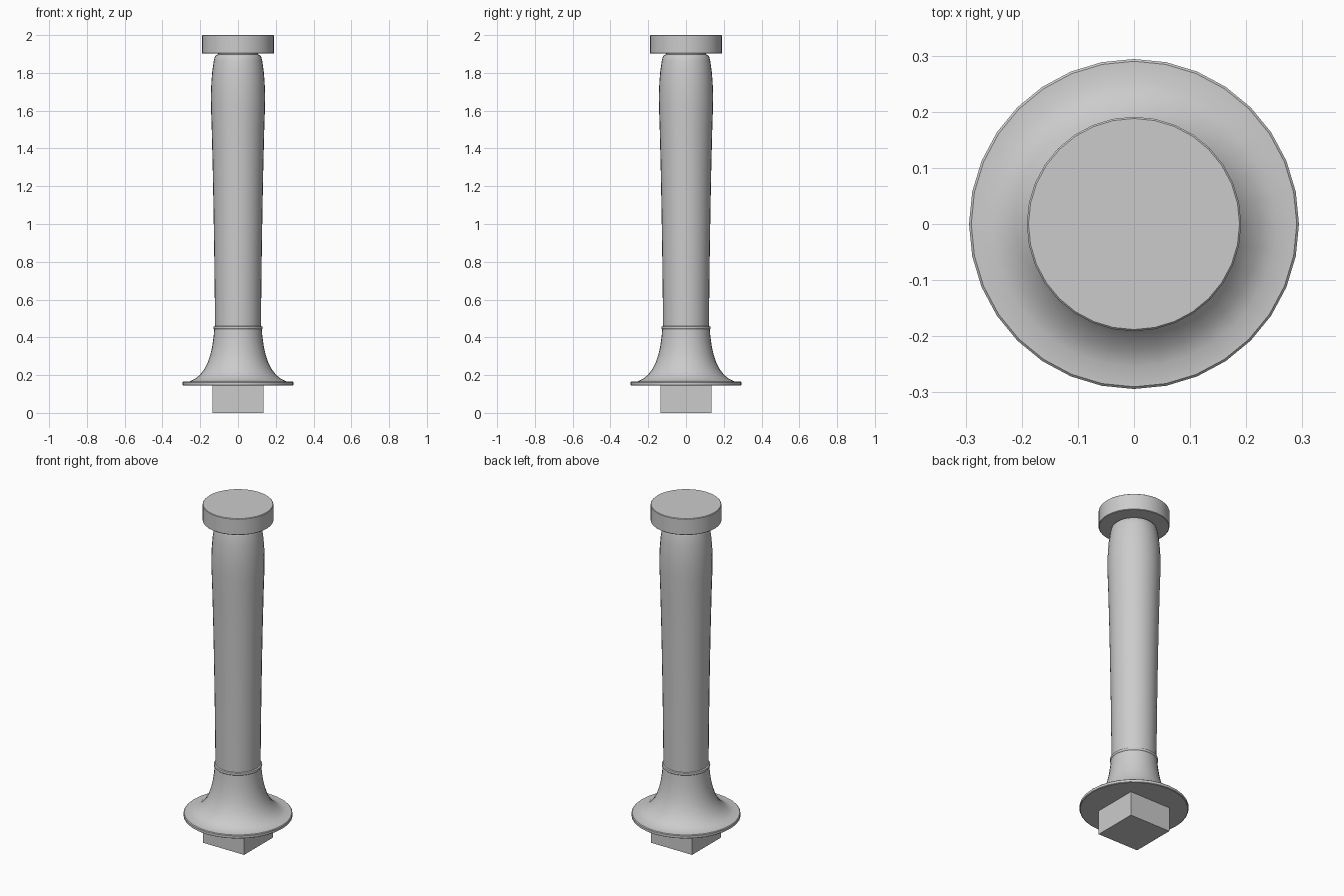
import bpy, bmesh, math

if "Cube" in bpy.data.objects:
    bpy.data.objects.remove(bpy.data.objects["Cube"])

SIDES = 32


def lathe(name, profile):
    """Revolve a list of (radius, z) points and close both ends."""
    bm = bmesh.new()
    rings = []
    for r, z in profile:
        rings.append([bm.verts.new((r * math.cos(2 * math.pi * i / SIDES),
                                    r * math.sin(2 * math.pi * i / SIDES), z))
                      for i in range(SIDES)])
    for a, b in zip(rings, rings[1:]):
        for i in range(SIDES):
            j = (i + 1) % SIDES
            bm.faces.new((a[i], a[j], b[j], b[i]))
    bm.faces.new(rings[0][::-1])
    bm.faces.new(rings[-1])
    mesh = bpy.data.meshes.new(name)
    bm.to_mesh(mesh)
    bm.free()
    obj = bpy.data.objects.new(name, mesh)
    bpy.context.collection.objects.link(obj)
    bpy.ops.object.select_all(action='DESELECT')
    obj.select_set(True)
    bpy.context.view_layer.objects.active = obj
    bpy.ops.object.shade_smooth_by_angle(angle=math.radians(35))
    return obj


# Square foot under the flange
bpy.ops.mesh.primitive_cube_add(size=1, location=(0, 0, 0.075))
foot = bpy.context.object
foot.name = "square_foot"
foot.scale = (0.27, 0.27, 0.15)
bpy.ops.object.transform_apply(location=False, rotation=False, scale=True)

# Flange and flared collar, with the small bead at its top
lathe("flared_collar", [
    (0.290, 0.145), (0.294, 0.148), (0.294, 0.162), (0.290, 0.166),
    (0.254, 0.167), (0.225, 0.182), (0.200, 0.203), (0.178, 0.232),
    (0.160, 0.267), (0.146, 0.308), (0.136, 0.355), (0.129, 0.405),
    (0.126, 0.443), (0.130, 0.447), (0.131, 0.452), (0.129, 0.457),
    (0.122, 0.460)])

# Tapered shaft swelling towards the top
lathe("shaft", [
    (0.122, 0.455), (0.123, 0.60), (0.126, 0.85), (0.130, 1.10),
    (0.134, 1.30), (0.139, 1.50), (0.143, 1.62), (0.1435, 1.69),
    (0.141, 1.75), (0.136, 1.81), (0.128, 1.865), (0.122, 1.887),
    (0.115, 1.895), (0.105, 1.898), (0.105, 1.91)])

# Round end cap
lathe("end_cap", [
    (0.188, 1.902), (0.191, 1.905), (0.191, 1.997), (0.188, 2.0)])
